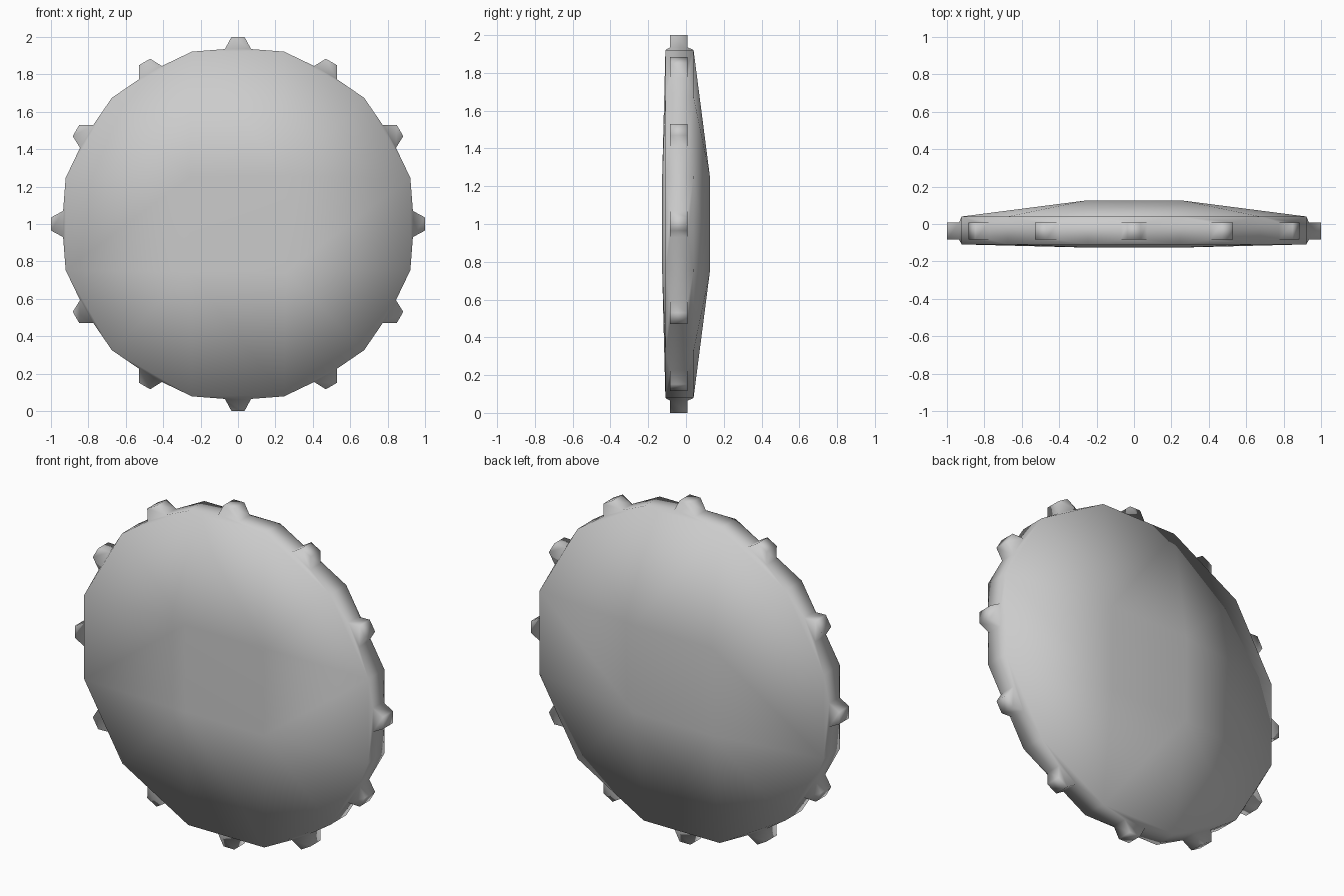
import bpy, bmesh
from math import sin, cos, radians

if "Cube" in bpy.data.objects:
    bpy.data.objects.remove(bpy.data.objects["Cube"])

R, HALF = 0.954, 0.255            # rim radius, half size of the raised centre square
RIM_F, RIM_B = -0.109, 0.040      # rim depth (front, back)
CAP_F, CAP_B = -0.126, 0.126      # bulged centre depth (front, back)
TOOTH_F, TOOTH_B = -0.084, 0.009  # tooth depth

bm = bmesh.new()


def vert(x, y, z):
    return bm.verts.new((x, y, z + 1))


def ring(y):
    return [vert(R * cos(radians(15 + 30 * i)), y, R * sin(radians(15 + 30 * i))) for i in range(12)]


def cap(r, y):
    """Close a 12-sided ring with a bulged 3 x 3 grid."""
    sq = [vert(HALF * sx, y, HALF * sz) for sx, sz in ((1, 1), (-1, 1), (-1, -1), (1, -1))]
    bm.faces.new(sq)
    for k in range(4):
        a = 3 * k
        # corner patch, then the side patch to the next corner
        bm.faces.new((sq[k], r[a], r[a + 1], r[a + 2]))
        bm.faces.new((sq[k], r[a + 2], r[(a + 3) % 12], sq[(k + 1) % 4]))


def loop(angle, radius, half):
    """Tooth cross-section at a given distance from the centre."""
    c, s = cos(angle), sin(angle)
    return [vert(radius * c - w * s, y, radius * s + w * c)
            for w, y in ((-half, TOOTH_F), (half, TOOTH_F), (half, TOOTH_B), (-half, TOOTH_B))]


def bridge(a, b):
    for i in range(4):
        j = (i + 1) % 4
        bm.faces.new((a[i], a[j], b[j], b[i]))


# Disc faces
front, back = ring(RIM_F), ring(RIM_B)
cap(front, CAP_F)
cap(back, CAP_B)

# Rim panels with an inset, tapered tooth on each
for i in range(12):
    j = (i + 1) % 12
    ang = radians(30 * (i + 1))
    outer = [front[i], front[j], back[j], back[i]]
    base, tip = loop(ang, 0.935, 0.07), loop(ang, 1.0, 0.035)
    bridge(outer, base)
    bridge(base, tip)
    bm.faces.new(tip)

bmesh.ops.recalc_face_normals(bm, faces=bm.faces[:])
for f in bm.faces:
    f.smooth = True

mesh = bpy.data.meshes.new("toothed_disc")
bm.to_mesh(mesh)
bm.free()
bpy.context.collection.objects.link(bpy.data.objects.new("toothed_disc", mesh))
